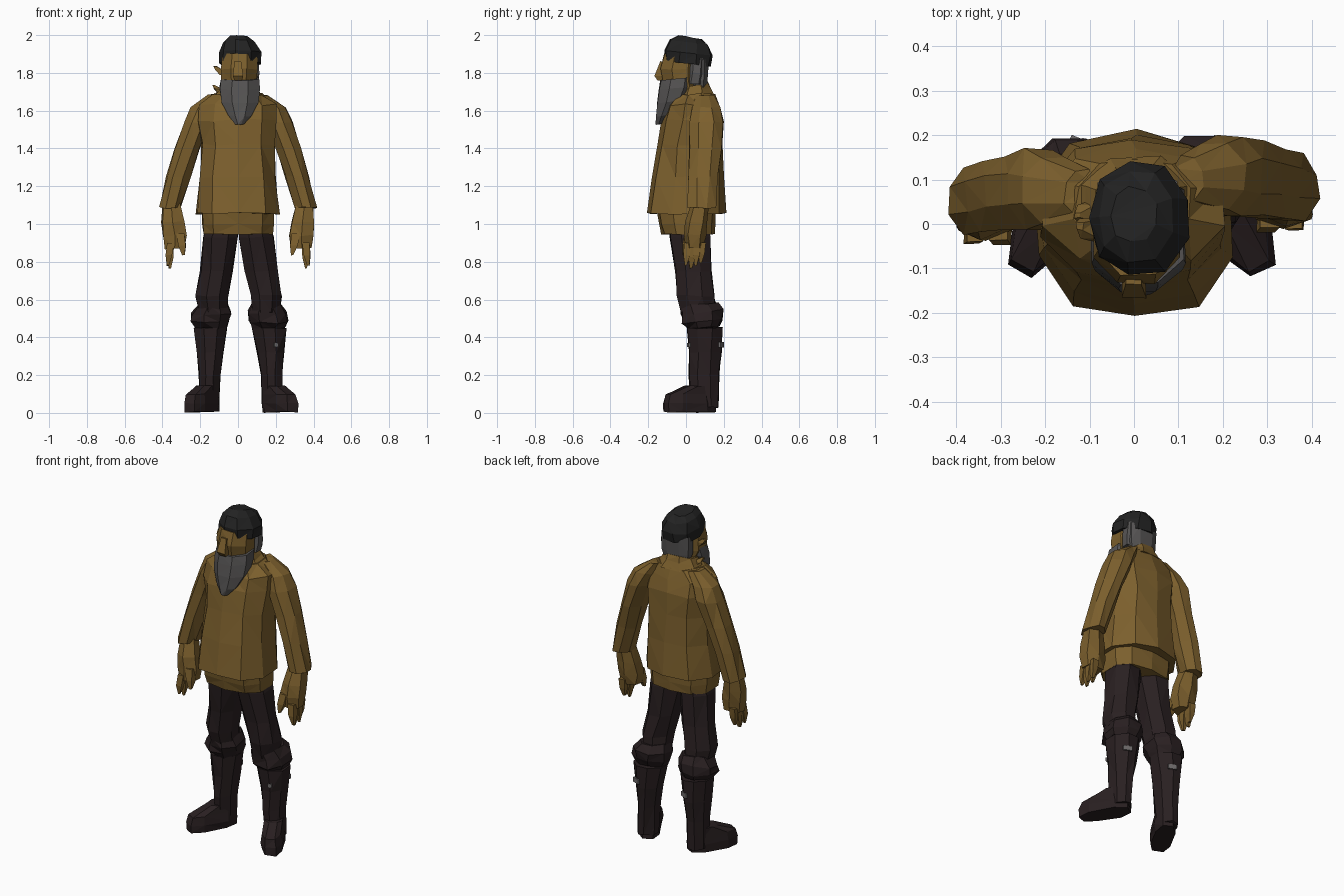
import bpy
import bmesh
import random
from math import sin, cos, pi, copysign
from mathutils import Matrix, Vector

random.seed(4)
if "Cube" in bpy.data.objects:
    bpy.data.objects.remove(bpy.data.objects["Cube"], do_unlink=True)


def make_material(name, red, green, blue):
    mat = bpy.data.materials.new(name)
    mat.use_nodes = True
    colour = (red, green, blue, 1)
    mat.diffuse_color = colour
    mat.node_tree.nodes["Principled BSDF"].inputs["Base Color"].default_value = colour
    return mat


TAN = make_material("tan cloth and skin", .2, .115, .026)
DARK = make_material("dark brown leather", .022, .014, .015)
BLACK = make_material("black wool", .016, .016, .016)
GREY = make_material("grey hair", .095, .091, .09)
STEEL = make_material("grey buckle", .16, .15, .15)


def finish(name, bm, mat):
    """Turn a bmesh into a flat shaded object."""
    bmesh.ops.recalc_face_normals(bm, faces=bm.faces)
    mesh = bpy.data.meshes.new(name)
    bm.to_mesh(mesh)
    bm.free()
    mesh.materials.append(mat)
    obj = bpy.data.objects.new(name, mesh)
    bpy.context.collection.objects.link(obj)
    return obj


def loft(name, rings, mat, sides=8, side=1, shift=None, turn=0, tilt=0,
         boxy=1.0, rough=.005):
    """Skin rings of (x, y, z, half width, half depth) with a rough faceted surface.

    side mirrors in x, shift moves each point, turn swings the rings about z,
    tilt raises their back edge, boxy below one squares them off.
    """
    bm = bmesh.new()
    loops = []
    for x, y, z, width, depth in rings:
        loop = []
        for k in range(sides):
            angle = (k + .5) * 2 * pi / sides
            reach = 1 / cos(pi / sides)
            c, s = cos(angle) * reach, sin(angle) * reach
            u = width * copysign(min(abs(c) ** boxy, 1), c)
            v = depth * copysign(min(abs(s) ** boxy, 1), s)
            point = Vector((x + u * cos(turn) - v * sin(turn),
                            y + u * sin(turn) + v * cos(turn), z + tilt * v))
            point += Vector([random.uniform(-rough, rough) for _ in range(3)])
            point.z = max(point.z, 0)
            point.x *= side
            if shift:
                point += shift(point)
            loop.append(bm.verts.new(point))
        loops.append(loop)
    for low, high in zip(loops, loops[1:]):
        for k in range(sides):
            n = (k + 1) % sides
            bm.faces.new((low[k], low[n], high[n], high[k]))
    bm.faces.new(loops[0])
    bm.faces.new(loops[-1])
    bmesh.ops.triangulate(bm, faces=bm.faces)
    return finish(name, bm, mat)


def spike(name, start, end, thick, mat, side=1, shift=None):
    """A tapering four sided prong such as a finger."""
    a, b = Vector(start), Vector(end)
    rings = [(*a.lerp(b, t), thick * w, thick * w)
             for t, w in ((0, 1), (.55, .9), (1, .3))]
    return loft(name, rings, mat, sides=4, side=side, shift=shift, rough=.002)


def plate(name, centre, size, turn, mat):
    """A thin upright plate swung about z."""
    bm = bmesh.new()
    bmesh.ops.create_cube(bm, size=1)
    bmesh.ops.scale(bm, vec=size, verts=bm.verts)
    bmesh.ops.rotate(bm, matrix=Matrix.Rotation(turn, 3, "Z"), verts=bm.verts)
    bmesh.ops.translate(bm, vec=centre, verts=bm.verts)
    return finish(name, bm, mat)


# Jacket body with sloping shoulders
loft("jacket", [
    (0, 0, 1.055, .22, .21),
    (0, .01, 1.25, .2, .19),
    (0, .02, 1.42, .19, .177),
    (0, .034, 1.55, .205, .16),
    (0, .037, 1.63, .2, .132),
    (0, .042, 1.69, .13, .102),
], TAN, sides=10, boxy=.92, rough=.007)
loft("collar", [
    (0, .045, 1.65, .14, .105),
    (0, .045, 1.7, .108, .085),
    (0, .045, 1.735, .09, .073),
], TAN, tilt=.25)
spike("collar_point", (-.08, .03, 1.69), (-.128, .02, 1.735), .022, TAN)
loft("shirt_hem", [
    (0, .01, .945, .183, .14),
    (0, .005, 1.0, .188, .15),
    (0, 0, 1.09, .19, .16),
], TAN, sides=10, boxy=.75, rough=.003)

# Head
loft("face", [
    (.01, 0, 1.68, .07, .08),
    (.005, -.03, 1.76, .094, .095),
    (.005, -.033, 1.82, .097, .1),
    (.01, -.02, 1.9, .09, .095),
], TAN, rough=.003)
loft("nose", [
    (0, -.13, 1.76, .02, .02),
    (0, -.138, 1.785, .026, .028),
    (0, -.115, 1.86, .018, .02),
], TAN, sides=4, rough=.002)
spike("right_ear", (-.07, -.015, 1.79), (-.122, -.005, 1.835), .025, TAN)
loft("hair", [
    (.01, .068, 1.69, .068, .04),
    (.01, .07, 1.76, .087, .045),
    (.01, .072, 1.87, .09, .048),
], GREY, boxy=.85, rough=.003)
loft("left_sideburn", [
    (.083, .045, 1.74, .024, .04),
    (.088, .055, 1.8, .025, .038),
    (.088, .06, 1.88, .02, .035),
], GREY, sides=6, rough=.003)
loft("beard", [
    (.008, -.135, 1.53, .022, .024),
    (.01, -.108, 1.575, .062, .05),
    (.008, -.07, 1.65, .098, .08),
    (.008, -.05, 1.72, .106, .092),
    (.01, -.04, 1.77, .101, .094),
], GREY, tilt=.12, rough=.003)

# Knitted cap, lower at the back
loft("cap", [
    (.01, .008, 1.85, .109, .12),
    (.01, .012, 1.905, .111, .127),
    (.005, .018, 1.96, .084, .102),
    (0, .02, 1.988, .05, .062),
], BLACK, sides=9, tilt=-.14, rough=.004)


def arm_shift(point):
    return Vector((0, .03 if point.x > 0 else 0, 0))


def leg_shift(point):
    return Vector((.033 * (1 - point.z) if point.x > 0 else 0, 0, 0))


for label, side in (("left", 1), ("right", -1)):
    arm = dict(side=side, shift=arm_shift)
    leg = dict(side=side, shift=leg_shift)

    # Sleeve running up over the shoulder, hand and fingers
    loft(label + "_sleeve", [
        (.36, .053, 1.085, .055, .073),
        (.315, .063, 1.25, .062, .078),
        (.268, .073, 1.4, .066, .083),
        (.215, .078, 1.54, .072, .09),
        (.18, .075, 1.62, .072, .075),
        (.12, .07, 1.685, .035, .05),
    ], TAN, **arm)
    loft(label + "_hand", [
        (.335, .015, .87, .05, .048),
        (.337, .017, .94, .062, .056),
        (.343, .023, 1.01, .06, .056),
        (.355, .045, 1.12, .042, .047),
    ], TAN, sides=6, **arm)
    for number in range(4):
        y = -.022 + number * .026
        x = .372 - .012 * (number % 2)
        tip = .765 + abs(number - 1) * .015
        spike(f"{label}_finger_{number}", (.358, y, .9), (x, y - .008, tip),
              .019, TAN, **arm)
    spike(label + "_thumb", (.305, -.015, .95), (.288, -.04, .835), .022, TAN, **arm)

    # Trousers with a baggy knee
    loft(label + "_trouser", [
        (.13, .065, .53, .07, .09),
        (.138, .05, .62, .083, .096),
        (.115, .04, .75, .083, .095),
        (.095, .023, .93, .093, .104),
        (.085, .015, 1.01, .08, .1),
    ], DARK, rough=.006, **leg)
    loft(label + "_knee_fold", [
        (.145, .095, .45, .08, .08),
        (.145, .09, .485, .1, .105),
        (.138, .085, .53, .105, .108),
        (.13, .07, .575, .075, .095),
    ], DARK, rough=.009, tilt=.1, **leg)

    # Boot shaft and turned out foot
    loft(label + "_boot", [
        (.15, .1, .03, .052, .07),
        (.15, .095, .2, .056, .08),
        (.15, .1, .32, .07, .085),
        (.146, .1, .45, .088, .092),
    ], DARK, **leg)
    loft(label + "_foot", [
        (.19, .02, .004, .055, .14),
        (.19, .02, .05, .058, .143),
        (.188, .022, .1, .054, .135),
        (.163, .075, .145, .05, .075),
    ], DARK, turn=.5, boxy=.75, rough=.004, **leg)

# Buckles wrapped on the corners of the boot shafts
plate("left_back_buckle", (.202, .187, .36), (.05, .009, .028), -.4, STEEL)
plate("right_back_buckle", (-.119, .187, .36), (.05, .009, .028), -.4, STEEL)
plate("left_front_buckle", (.202, .014, .36), (.024, .009, .022), .4, STEEL)
